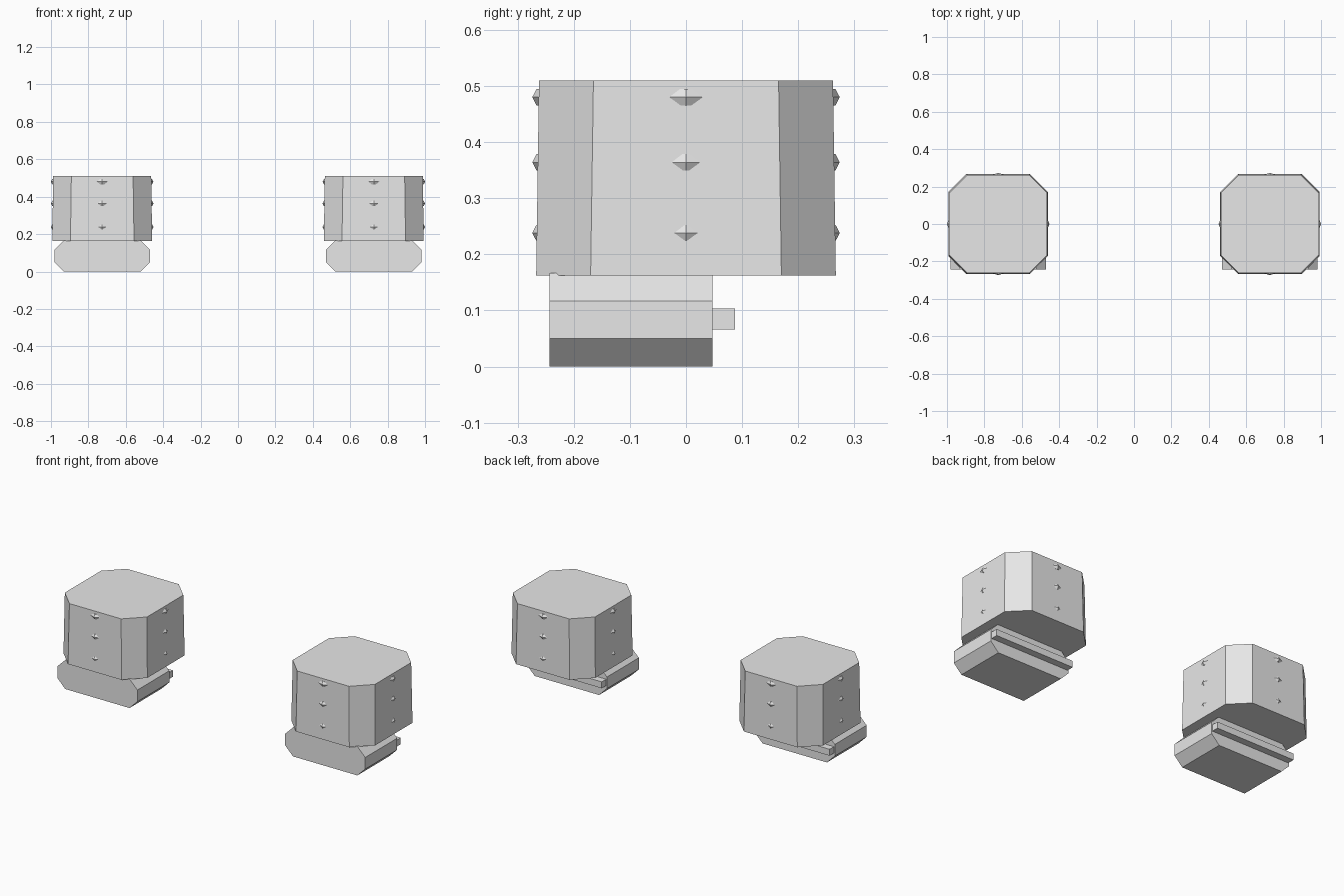
import bpy

cube = bpy.data.objects.get("Cube")
if cube:
    bpy.data.objects.remove(cube, do_unlink=True)

grey = bpy.data.materials.new("light_grey")
grey.use_nodes = True
COLOUR = (0.8, 0.8, 0.8, 1)
grey.diffuse_color = COLOUR
grey.node_tree.nodes["Principled BSDF"].inputs["Base Color"].default_value = COLOUR


def loft(name, rings):
    """Bridge equal-sided rings of points and cap both ends."""
    n = len(rings[0])
    verts = [p for ring in rings for p in ring]
    faces = [tuple(range(n))[::-1], tuple(range(len(verts) - n, len(verts)))]
    for r in range(len(rings) - 1):
        for i in range(n):
            j = (i + 1) % n
            faces.append((r * n + i, r * n + j, r * n + n + j, r * n + n + i))
    mesh = bpy.data.meshes.new(name)
    mesh.from_pydata(verts, [], faces)
    mesh.materials.append(grey)
    obj = bpy.data.objects.new(name, mesh)
    bpy.context.collection.objects.link(obj)
    return obj


def octagon(half, flat):
    """Square outline with cut corners, anticlockwise."""
    return [(half, -flat), (half, flat), (flat, half), (-flat, half),
            (-half, flat), (-half, -flat), (-flat, -half), (flat, -half)]


def turn(x, y, quarter):
    for _ in range(quarter):
        x, y = -y, x
    return x, y


def stud(name, cx, z, quarter):
    """Flattened four-sided stud, mostly sunk in one wall of the body."""
    rings = []
    for dz, depth, width in ((-0.0145, 0.0165, 0.042), (0, 0.024, 0.062), (0.0145, 0.0165, 0.042)):
        diamond = [(0.25 + depth, 0), (0.25, width), (0.25 - depth, 0), (0.25, -width)]
        turned = [turn(x, y, quarter) for x, y in diamond]
        rings.append([(cx + x, y, z + dz) for x, y in turned])
    loft(name, rings)


for side, cx in (("left", 0.726), ("right", -0.726)):
    # Slightly tapered body with cut corners
    loft(side + "_body", [[(cx + x, y, z) for x, y in octagon(half, flat)]
                          for z, half, flat in ((0.162, 0.267, 0.17), (0.51, 0.262, 0.165))])

    # Foot with cut edges, running front to back
    profile = [(-0.205, 0), (0.205, 0), (0.255, 0.05), (0.255, 0.117),
               (0.205, 0.167), (-0.205, 0.167), (-0.255, 0.117), (-0.255, 0.05)]
    loft(side + "_foot", [[(cx + x, y, z) for x, z in profile[::-1]] for y in (-0.243, 0.047)])

    # Heel bar across the back of the foot
    bar = [(-0.25, 0.066), (0.25, 0.066), (0.25, 0.103), (-0.25, 0.103)]
    loft(side + "_heel_bar", [[(cx + x, y, z) for x, z in bar[::-1]] for y in (0.04, 0.087)])

    # Three studs on each of the four walls
    for quarter, wall in enumerate(("outer_x", "back", "inner_x", "front")):
        for level, z in (("lower", 0.238), ("middle", 0.364), ("upper", 0.48)):
            stud(f"{side}_{wall}_{level}_stud", cx, z, quarter)
